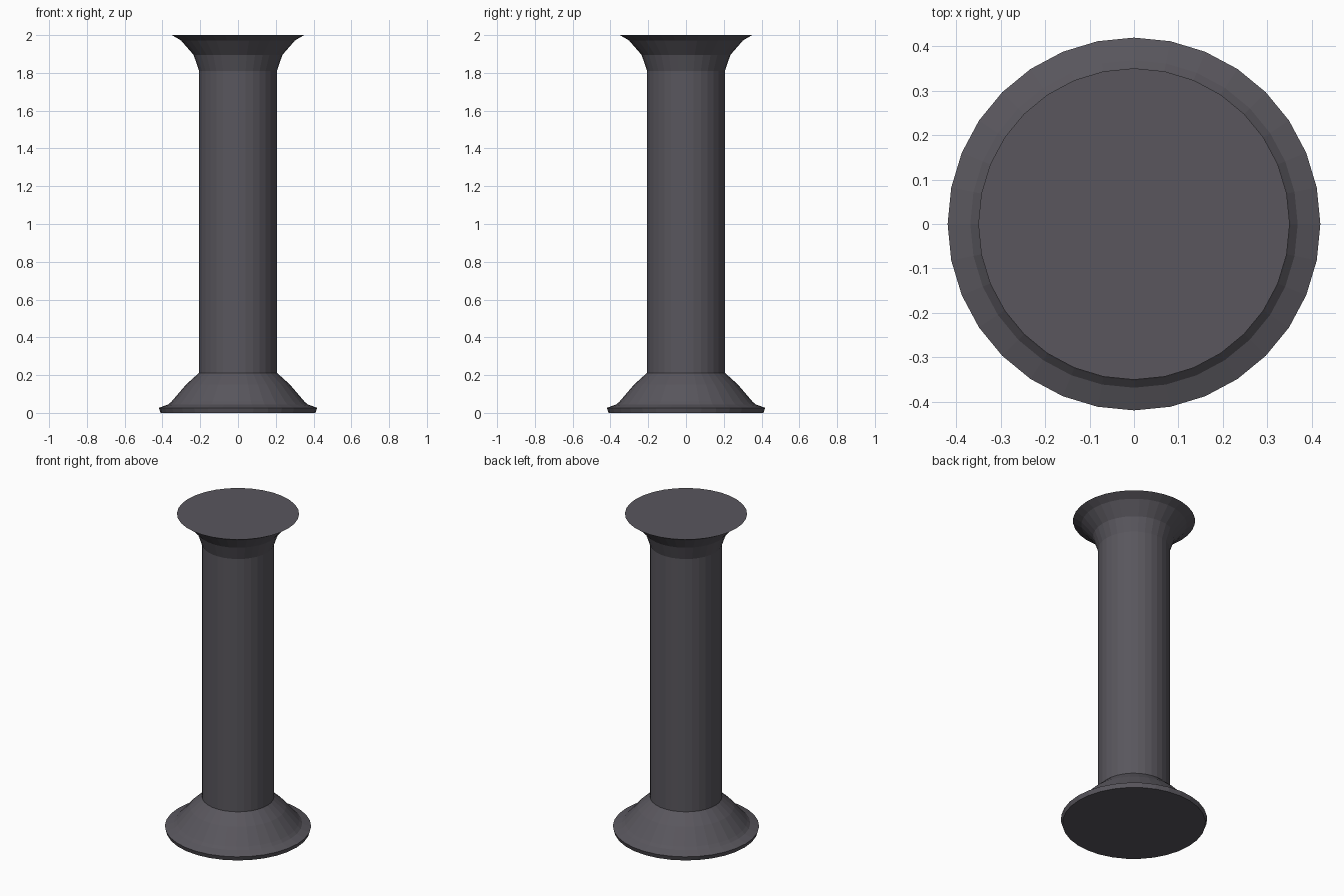
import bpy
import bmesh
from math import cos, sin, tau

SIDES = 32

cube = bpy.data.objects.get("Cube")
if cube:
    bpy.data.objects.remove(cube, do_unlink=True)

# Single dark stone colour
stone = bpy.data.materials.new("dark_grey_stone")
stone.use_nodes = True
colour = (0.1, 0.094, 0.11, 1)
stone.diffuse_color = colour
stone.node_tree.nodes["Principled BSDF"].inputs["Base Color"].default_value = colour


def lathe(name, profile, cap_bottom=False, cap_top=False):
    """Revolve (radius, height) points around the z axis."""
    bm = bmesh.new()
    rings = [[bm.verts.new((r * cos(tau * i / SIDES), r * sin(tau * i / SIDES), z))
              for i in range(SIDES)] for r, z in profile]
    for low, high in zip(rings, rings[1:]):
        for i in range(SIDES):
            j = (i + 1) % SIDES
            bm.faces.new((low[i], low[j], high[j], high[i]))
    if cap_bottom:
        bm.faces.new(rings[0][::-1])
    if cap_top:
        bm.faces.new(rings[-1])
    mesh = bpy.data.meshes.new(name)
    bm.to_mesh(mesh)
    bm.free()
    mesh.materials.append(stone)
    obj = bpy.data.objects.new(name, mesh)
    bpy.context.collection.objects.link(obj)
    return obj


# Flared foot with a thin undercut rim
lathe("base", [(0.41, 0), (0.419, 0.027), (0.368, 0.045), (0.352, 0.06),
               (0.275, 0.15), (0.206, 0.212)], cap_bottom=True)

# Straight shaft
lathe("shaft", [(0.206, 0.212), (0.206, 1.81)])

# Flared head with a flat top
lathe("capital", [(0.206, 1.81), (0.235, 1.895), (0.302, 1.972), (0.35, 2.0)],
      cap_top=True)
